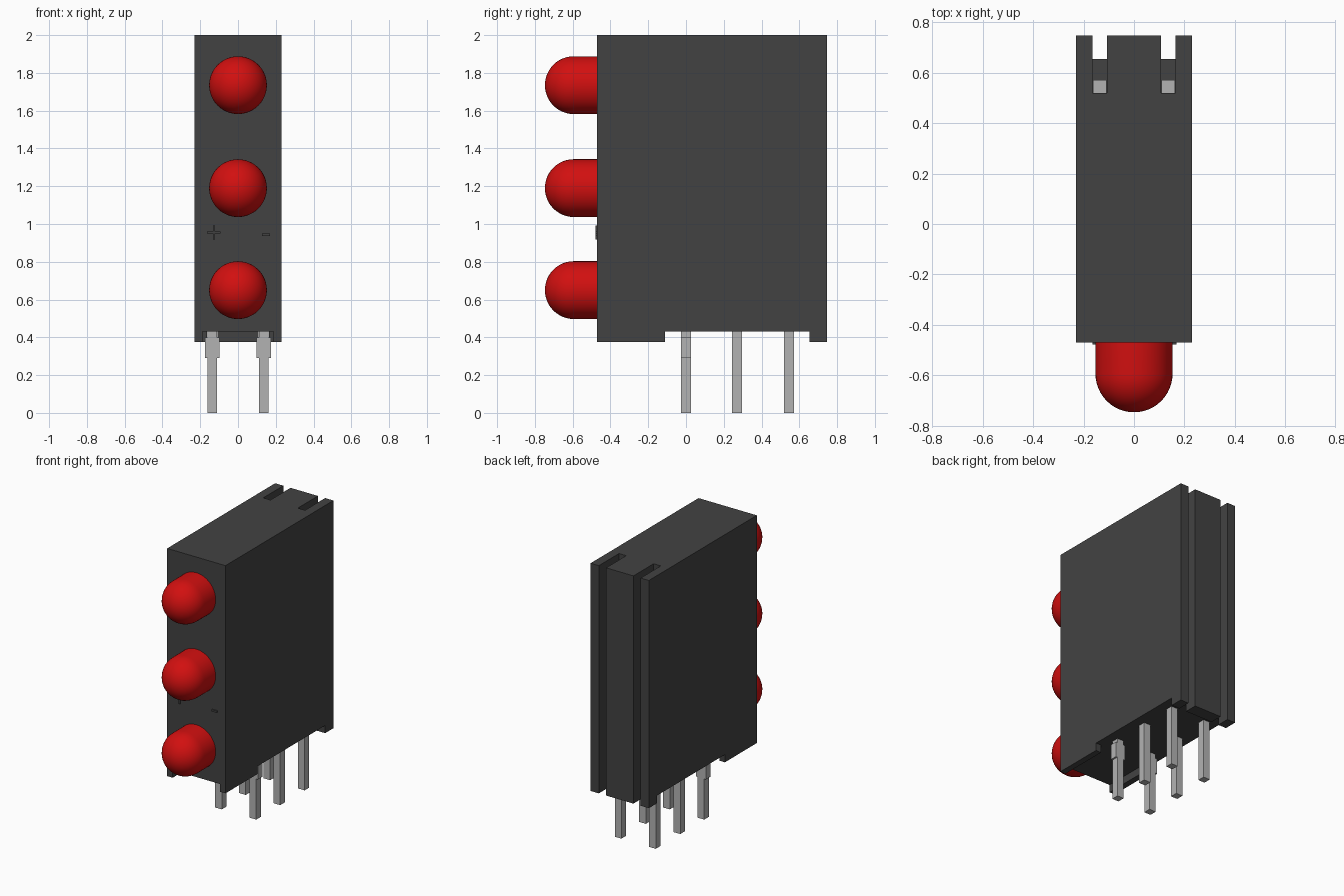
import bpy, bmesh, math
from mathutils import Matrix

cube = bpy.data.objects.get("Cube")
if cube:
    bpy.data.objects.remove(cube, do_unlink=True)


def material(name, rgb):
    m = bpy.data.materials.new(name)
    m.use_nodes = True
    col = (*rgb, 1.0)
    m.diffuse_color = col
    bsdf = next(n for n in m.node_tree.nodes if n.type == 'BSDF_PRINCIPLED')
    bsdf.inputs["Base Color"].default_value = col
    return m


BLACK = material("black plastic", (0.055, 0.055, 0.055))
RED = material("red lens", (0.64, 0.005, 0.005))
METAL = material("tin grey", (0.45, 0.45, 0.45))


def finish(name, bm, mat):
    bmesh.ops.recalc_face_normals(bm, faces=bm.faces)
    me = bpy.data.meshes.new(name)
    bm.to_mesh(me)
    bm.free()
    me.materials.append(mat)
    ob = bpy.data.objects.new(name, me)
    bpy.context.collection.objects.link(ob)
    return ob


def add_box(bm, x0, x1, y0, y1, z0, z1):
    c = ((x0 + x1) / 2, (y0 + y1) / 2, (z0 + z1) / 2)
    bmesh.ops.create_cube(bm, size=1, matrix=Matrix.Translation(c)
                          @ Matrix.Diagonal((x1 - x0, y1 - y0, z1 - z0, 1)))


def add_prism(bm, pts, x0, x1):
    """Side profile of (y, z) points extruded along x."""
    face = bm.faces.new([bm.verts.new((x0, y, z)) for y, z in pts])
    ext = bmesh.ops.extrude_face_region(bm, geom=[face])
    verts = [v for v in ext["geom"] if isinstance(v, bmesh.types.BMVert)]
    bmesh.ops.translate(bm, verts=verts, vec=(x1 - x0, 0, 0))


# Housing: side profile with the recess between its feet
FRONT, BACK, BASE, CEIL = -0.47, 0.747, 0.375, 0.43
bm = bmesh.new()
add_prism(bm, [(FRONT, BASE), (-0.11, BASE), (-0.11, CEIL), (0.655, CEIL),
               (0.655, BASE), (BACK, BASE), (BACK, 2), (FRONT, 2)], -0.23, 0.23)
housing = finish("housing", bm, BLACK)

# Cutters: two stepped rear slots and the opening between the front feet
bm = bmesh.new()
for x in (-0.165, 0.108):
    add_prism(bm, [(0.655, 0.3), (0.9, 0.3), (0.9, 2.1), (0.52, 2.1),
                   (0.52, 1.70), (0.655, 1.70)], x, x + 0.057)
add_box(bm, -0.187, 0.187, -0.6, -0.05, 0.3, CEIL)
cutter = finish("housing_cutter", bm, BLACK)
cutter.hide_render = True
mod = housing.modifiers.new("slots", 'BOOLEAN')
mod.operation = 'DIFFERENCE'
mod.solver = 'EXACT'
mod.object = cutter
bpy.context.view_layer.objects.active = housing
bpy.ops.object.modifier_apply(modifier=mod.name)
bpy.data.objects.remove(cutter, do_unlink=True)

# Lamps: cylinder with a domed front, revolved around y
R, DOME_Y = 0.153, -0.594
for label, z in (("lower", 0.65), ("middle", 1.19), ("upper", 1.735)):
    bm = bmesh.new()
    path = [(0, FRONT + 0.03), (R, FRONT + 0.03), (R, DOME_Y)]
    path += [(R * math.cos(a), DOME_Y - R * math.sin(a))
             for a in (math.pi / 2 * i / 12 for i in range(1, 13))]
    verts = [bm.verts.new((r, y, z)) for r, y in path]
    edges = [bm.edges.new(p) for p in zip(verts, verts[1:])]
    bmesh.ops.spin(bm, geom=verts + edges, cent=(0, 0, z), axis=(0, 1, 0),
                   angle=math.tau, steps=48)
    bmesh.ops.remove_doubles(bm, verts=bm.verts, dist=1e-4)
    lamp = finish(label + "_lamp", bm, RED)
    bpy.ops.object.select_all(action='DESELECT')
    lamp.select_set(True)
    bpy.context.view_layer.objects.active = lamp
    bpy.ops.object.shade_smooth_by_angle(angle=math.radians(40))

# Pins: three pairs; the front pair has wide stand-offs, the rear pair
# rises into the slots
H = 0.026
for side, cx in (("right", -0.136), ("left", 0.136)):
    for row, cy, top in (("front", 0, 0.46), ("middle", 0.27, 0.46),
                         ("rear", 0.546, 1.76)):
        bm = bmesh.new()
        add_box(bm, cx - H, cx + H, cy - H, cy + H, 0, top)
        finish(f"{row}_{side}_pin", bm, METAL)
    bm = bmesh.new()
    add_box(bm, cx - 0.039, cx + 0.039, -H, H, 0.29, 0.40)
    finish(f"front_{side}_standoff", bm, METAL)

# Raised polarity marks on the front face
bm = bmesh.new()
add_box(bm, -0.164, -0.092, FRONT - 0.009, FRONT, 0.95, 0.96)
add_box(bm, -0.133, -0.123, FRONT - 0.009, FRONT, 0.919, 0.991)
finish("plus_mark", bm, BLACK)
bm = bmesh.new()
add_box(bm, 0.127, 0.169, FRONT - 0.009, FRONT, 0.936, 0.949)
finish("minus_mark", bm, BLACK)
